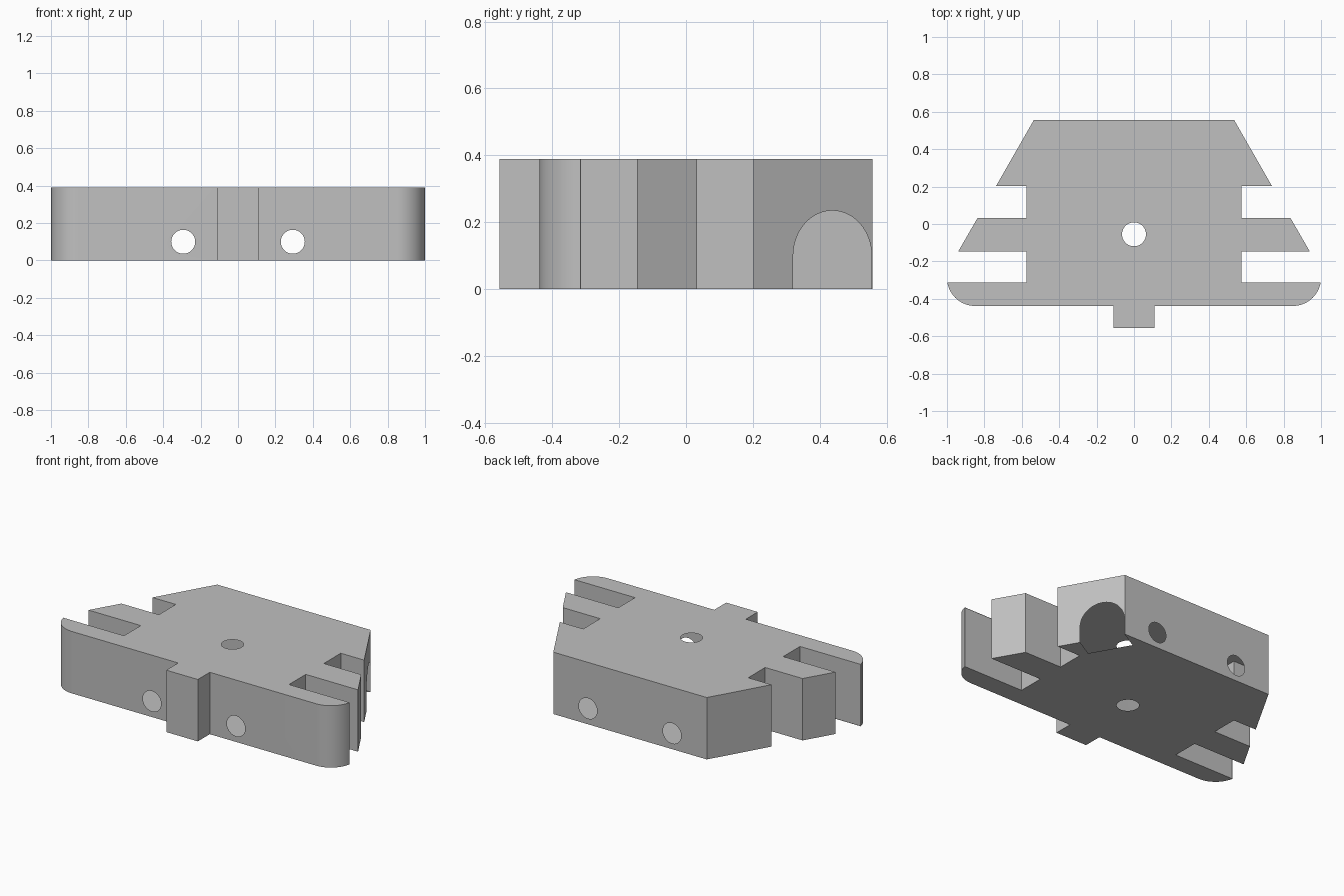
import bpy, bmesh, math
from mathutils import Vector, Matrix

default = bpy.data.objects.get("Cube")
if default:
    bpy.data.objects.remove(default, do_unlink=True)

HEIGHT = 0.39

grey = bpy.data.materials.new("plain grey")
grey.use_nodes = True
colour = (0.53, 0.53, 0.53, 1)
grey.diffuse_color = colour
grey.node_tree.nodes["Principled BSDF"].inputs["Base Color"].default_value = colour


def prism(name, outline, depth, matrix=Matrix()):
    """Extrude a flat outline along local z, then place it."""
    bm = bmesh.new()
    face = bm.faces.new([bm.verts.new((x, y, 0)) for x, y in outline])
    out = bmesh.ops.extrude_face_region(bm, geom=[face])
    moved = [v for v in out["geom"] if isinstance(v, bmesh.types.BMVert)]
    bmesh.ops.translate(bm, verts=moved, vec=(0, 0, depth))
    bmesh.ops.recalc_face_normals(bm, faces=bm.faces)
    bm.transform(matrix)
    mesh = bpy.data.meshes.new(name)
    bm.to_mesh(mesh)
    bm.free()
    mesh.materials.append(grey)
    obj = bpy.data.objects.new(name, mesh)
    bpy.context.collection.objects.link(obj)
    return obj


def arc(cx, cy, r, start, end, steps):
    angles = [math.radians(start + (end - start) * i / steps) for i in range(steps + 1)]
    return [(cx + r * math.cos(a), cy + r * math.sin(a)) for a in angles]


# Slotted body: one half of the outline, mirrored across x
back_low, back_high = Vector((0.738, 0.202)), Vector((0.535, 0.557))
half = [(0.11, -0.557), (0.11, -0.438)]
half += arc(0.85, -0.288, 0.15, -90, -10, 16)
half += [(1.0, -0.316), (0.575, -0.316), (0.575, -0.147), (0.94, -0.147),
         (0.836, 0.033), (0.575, 0.033), (0.575, 0.202),
         tuple(back_low), tuple(back_high)]
body = prism("slotted_block", half + [(-x, y) for x, y in reversed(half)], HEIGHT)

# Central vertical hole
circle = arc(0, 0, 0.064, 0, 360, 48)[:-1]
cutters = [prism("centre_hole_cutter", circle, 1, Matrix.Translation((0, -0.055, -0.3)))]

# Arched pocket section, open at the underside
arch = [(0.135, -0.1)] + arc(0, 0.1, 0.135, 0, 180, 32) + [(-0.135, -0.1)]
along = (back_high - back_low).normalized()
centre = back_low + along * ((0.4375 - back_low.y) / along.y)

for side in (1, -1):
    # Horizontal hole running front to back
    place = Matrix.Translation((side * 0.293, 1, 0.1)) @ Matrix.Rotation(math.pi / 2, 4, "X")
    cutters.append(prism("long_hole_cutter", circle, 2, place))

    # Pocket cut square to the slanted rear side
    tangent = Vector((side * along.x, along.y, 0))
    outward = Vector((side * along.y, -along.x, 0))
    origin = Vector((side * centre.x, centre.y, 0)) - outward * 0.133
    place = Matrix((tangent, (0, 0, 1), outward)).transposed().to_4x4()
    place.translation = origin
    cutters.append(prism("arched_pocket_cutter", arch, 0.4, place))

# Cut everything, then discard the cutters
bpy.context.view_layer.objects.active = body
body.select_set(True)
for cutter in cutters:
    cutter.hide_render = True
    cut = body.modifiers.new("cut", "BOOLEAN")
    cut.operation = "DIFFERENCE"
    cut.solver = "EXACT"
    cut.object = cutter
    bpy.ops.object.modifier_apply(modifier=cut.name)
    bpy.data.objects.remove(cutter, do_unlink=True)

bpy.ops.object.shade_smooth_by_angle(angle=math.radians(25))
